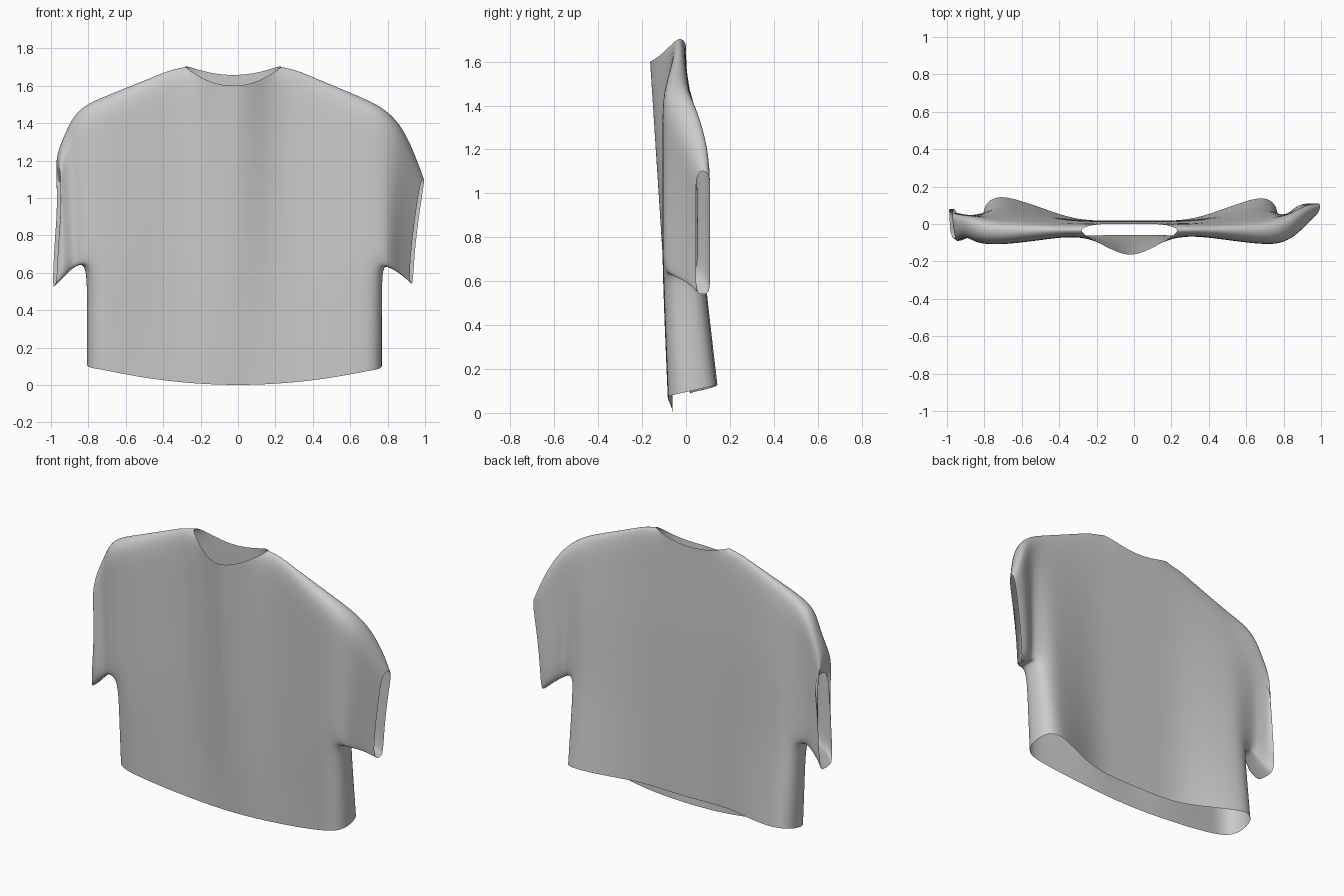
import bpy, bmesh, math

if "Cube" in bpy.data.objects:
    bpy.data.objects.remove(bpy.data.objects["Cube"])


def lerp(a, b, t):
    return a + (b - a) * t


def smooth(a, b, t):
    t = min(1, max(0, (t - a) / (b - a)))
    return t * t * (3 - 2 * t)


STATIONS = [-.735, -.65, -.52, -.42, -.315, -.21, -.12, -.025, .07, .16, .265, .37, .48, .6, .70]
NECK_L, NECK_R, ARM = 4, 10, .63
FRACS = [0, .25, .5, .75, .955, 1]      # armpit level up to shoulder ridge


# Body outline and drape
def ridge_z(x):
    return 1.725 - .41 * max(0, -.3 - x) - .425 * max(0, x - .25)


def front_y(x, z):
    s = abs(x) / .76
    bulge = .115 * math.exp(-((x + .02) / .16) ** 2) * z / 1.6
    return -.06 - .05 * smooth(.3, 1, s) * (.45 + .55 * min(1, z / .6)) - bulge


def back_y(x, z):
    k = lerp(1, .5, z / .6) if z < .6 else lerp(.5, .05, (z - .6) / 1.0)
    return .018 - .018 * smooth(1, 1.7, z) + .15 * smooth(.3, 1, abs(x) / .76) * k


def column(x, back, neck):
    s, d = x / .76, abs(x + .025) / .29
    hem = (.085 + .05 * s * s) if back else .09 * s * s
    top = ridge_z(x)
    if neck:
        top = (1.655 + .07 * d * d) if back else (1.595 + .13 * d ** 2)
    zs = [hem, lerp(hem, ARM, .5)] + [lerp(ARM, top, f) for f in FRACS]
    pts = [(x, (back_y if back else front_y)(x, z), z) for z in zs]
    if not neck:
        pts[-1] = (x, -.03, top)
    return pts


bm = bmesh.new()


def add(pts):
    return [bm.verts.new(p) for p in pts]


def bridge(a, b, closed=False):
    n = len(a)
    for i in range(n if closed else n - 1):
        j = (i + 1) % n
        bm.faces.new((a[i], a[j], b[j], b[i]))


# Front and back panels, sharing the shoulder ridge
panels = []
for back in (False, True):
    cols = []
    for i, x in enumerate(STATIONS):
        neck = NECK_L < i < NECK_R
        pts = column(x, back, neck)
        if back and not neck:
            cols.append(add(pts[:-1]) + [panels[0][i][-1]])
        else:
            cols.append(add(pts))
    for a, b in zip(cols, cols[1:]):
        bridge(a, b)
    panels.append(cols)

# Sleeve rings: top x, top z, bottom x, bottom z, front y, back y
SLEEVES = {
    -1: [(-.86, 1.49, -.85, .66, -.105, .045),
         (-.925, 1.36, -.89, .635, -.06, .05),
         (-.985, 1.21, -.945, .58, -.10, .06),
         (-.945, 1.11, -.985, .54, -.075, .08)],
    1: [(.79, 1.485, .80, .645, -.105, .04),
        (.875, 1.40, .835, .63, -.075, .075),
        (.945, 1.25, .88, .60, -.01, .108),
        (.995, 1.11, .93, .555, .045, .11)],
}


def sleeve_ring(tx, tz, bx, bz, fy, by, side):
    mid = (fy + by) / 2
    zs = [lerp(bz, tz, f) for f in FRACS]
    xs = [lerp(bx, tx, f ** 1.5) for f in FRACS]
    front = [(x - side * .015, fy, z) for x, z in zip(xs, zs)]
    rear = [(x + side * .005, by, z) for x, z in zip(xs, zs)]
    front[-1] = (tx, mid, tz)
    under = [(bx, lerp(by, fy, t), bz - .015) for t in (.25, .75)]
    return add(front + rear[-2::-1] + under)


for side, end in ((-1, 0), (1, -1)):
    f, b = panels[0][end], panels[1][end]
    # Side strip below the armpit
    sx = -.81 if side < 0 else .772
    strips = []
    for t in (.2, .8):
        strips.append(add([(sx, lerp(f[r].co.y, b[r].co.y, t),
                            lerp(f[r].co.z, b[r].co.z, t) + (.01 if r == 2 else 0))
                           for r in range(3)]))
    run = [f[:3], strips[0], strips[1], b[:3]]
    for p, q in zip(run, run[1:]):
        bridge(p, q)
    # Short sleeve grown from the armhole
    ring = f[2:] + b[-2:1:-1] + [strips[1][2], strips[0][2]]
    for row in SLEEVES[side]:
        nxt = sleeve_ring(*row, side)
        bridge(ring, nxt, True)
        ring = nxt

bmesh.ops.recalc_face_normals(bm, faces=bm.faces)
mesh = bpy.data.meshes.new("shirt")
bm.to_mesh(mesh)
bm.free()
shirt = bpy.data.objects.new("shirt", mesh)
bpy.context.collection.objects.link(shirt)
for p in mesh.polygons:
    p.use_smooth = True

# Soft cloth surface
sub = shirt.modifiers.new("soften", 'SUBSURF')
sub.levels = sub.render_levels = 3
